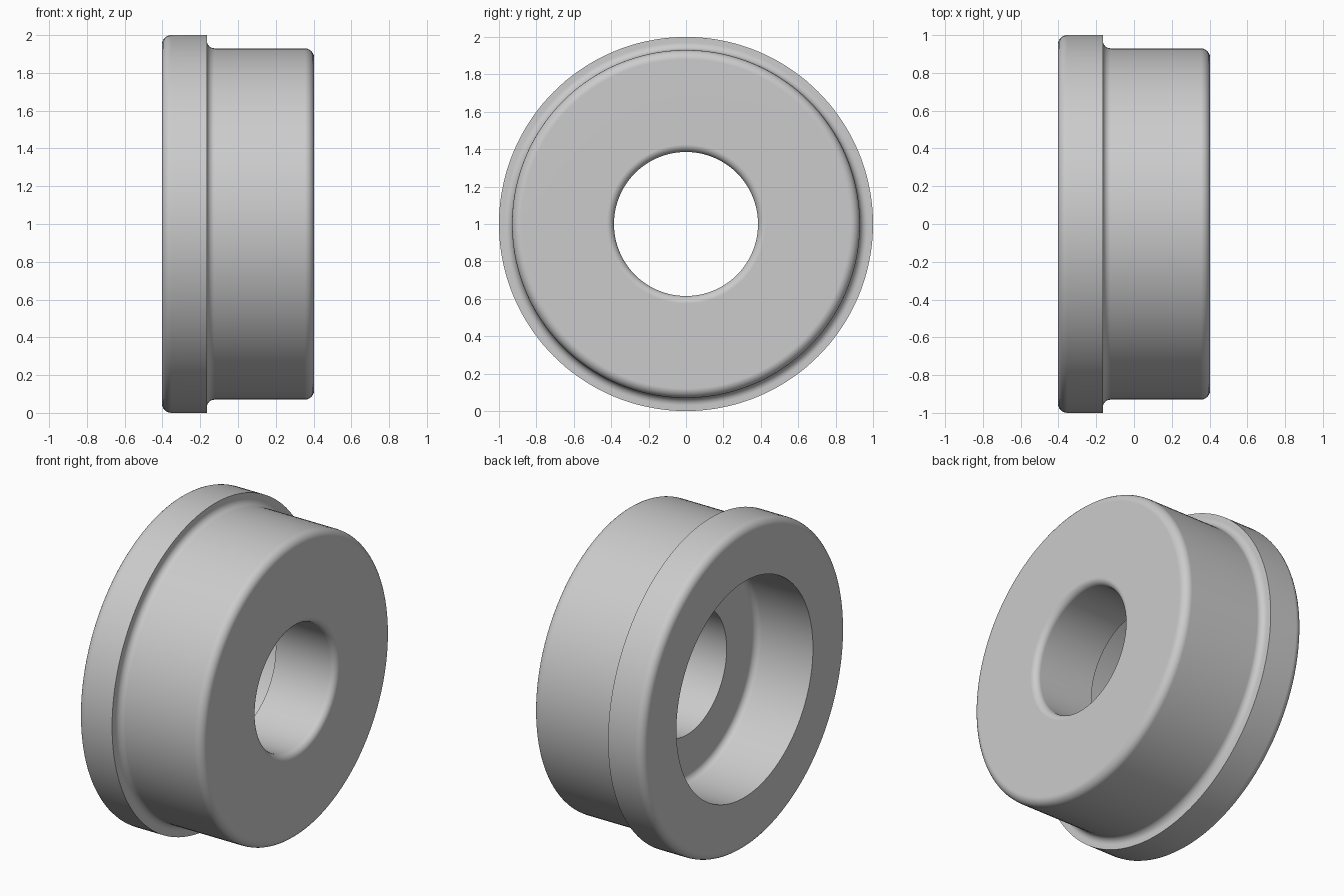
import bpy, bmesh, math
from mathutils import Matrix, Vector

cube = bpy.data.objects.get("Cube")
if cube:
    bpy.data.objects.remove(cube, do_unlink=True)

SEGMENTS = 144
BACK, FRONT = -0.403, 0.403          # end faces along x
STEP, FLOOR = -0.165, -0.01          # flange shoulder, counterbore floor
FLANGE_R, BODY_R, BORE_R, HOLE_R = 1.0, 0.93, 0.67, 0.385


def fillet(cx, cr, radius, start, end, steps=6):
    """Rounded corner of the profile as (x, radius) points, angles in degrees."""
    angles = [math.radians(start + (end - start) * i / steps) for i in range(steps + 1)]
    return [(cx + radius * math.cos(a), cr + radius * math.sin(a)) for a in angles]


# Cross-section: flange, shoulder, body, through hole, counterbore
f = 0.05
profile = [(BACK, BORE_R)]
profile += fillet(BACK + f, FLANGE_R - f, f, 180, 90)
profile += [(STEP, FLANGE_R)]
profile += fillet(STEP + 0.04, BODY_R + 0.04, 0.04, 180, 270)
profile += fillet(FRONT - f, BODY_R - f, f, 90, 0)
profile += fillet(FRONT - 0.04, HOLE_R + 0.04, 0.04, 0, -90)
profile += [(FLOOR, HOLE_R)]
profile += fillet(FLOOR - 0.04, BORE_R - 0.04, 0.04, 0, 90)

# Revolve around the x axis
bm = bmesh.new()
verts = [bm.verts.new((x, 0, r)) for x, r in profile]
edges = [bm.edges.new((a, b)) for a, b in zip(verts, verts[1:] + verts[:1])]
bmesh.ops.spin(bm, geom=verts + edges, cent=(0, 0, 0), axis=(1, 0, 0),
               angle=math.tau, steps=SEGMENTS, use_merge=True)
bmesh.ops.remove_doubles(bm, verts=bm.verts[:], dist=0.0005)
bmesh.ops.recalc_face_normals(bm, faces=bm.faces[:])
bmesh.ops.transform(bm, matrix=Matrix.Translation(Vector((0, 0, FLANGE_R))), verts=bm.verts[:])
mesh = bpy.data.meshes.new("flanged_bushing")
bm.to_mesh(mesh)
bm.free()

bushing = bpy.data.objects.new("flanged_bushing", mesh)
bpy.context.collection.objects.link(bushing)

# Plain grey
grey = bpy.data.materials.new("light_grey")
grey.use_nodes = True
colour = (0.6, 0.6, 0.6, 1)
grey.diffuse_color = colour
for node in grey.node_tree.nodes:
    if node.type == 'BSDF_PRINCIPLED':
        node.inputs["Base Color"].default_value = colour
mesh.materials.append(grey)

# Smooth curves with crisp shoulders and flat end faces
bpy.ops.object.select_all(action='DESELECT')
bushing.select_set(True)
bpy.context.view_layer.objects.active = bushing
bpy.ops.object.shade_smooth_by_angle(angle=math.radians(35))
weighted = bushing.modifiers.new("weighted_normals", 'WEIGHTED_NORMAL')
weighted.keep_sharp = True
